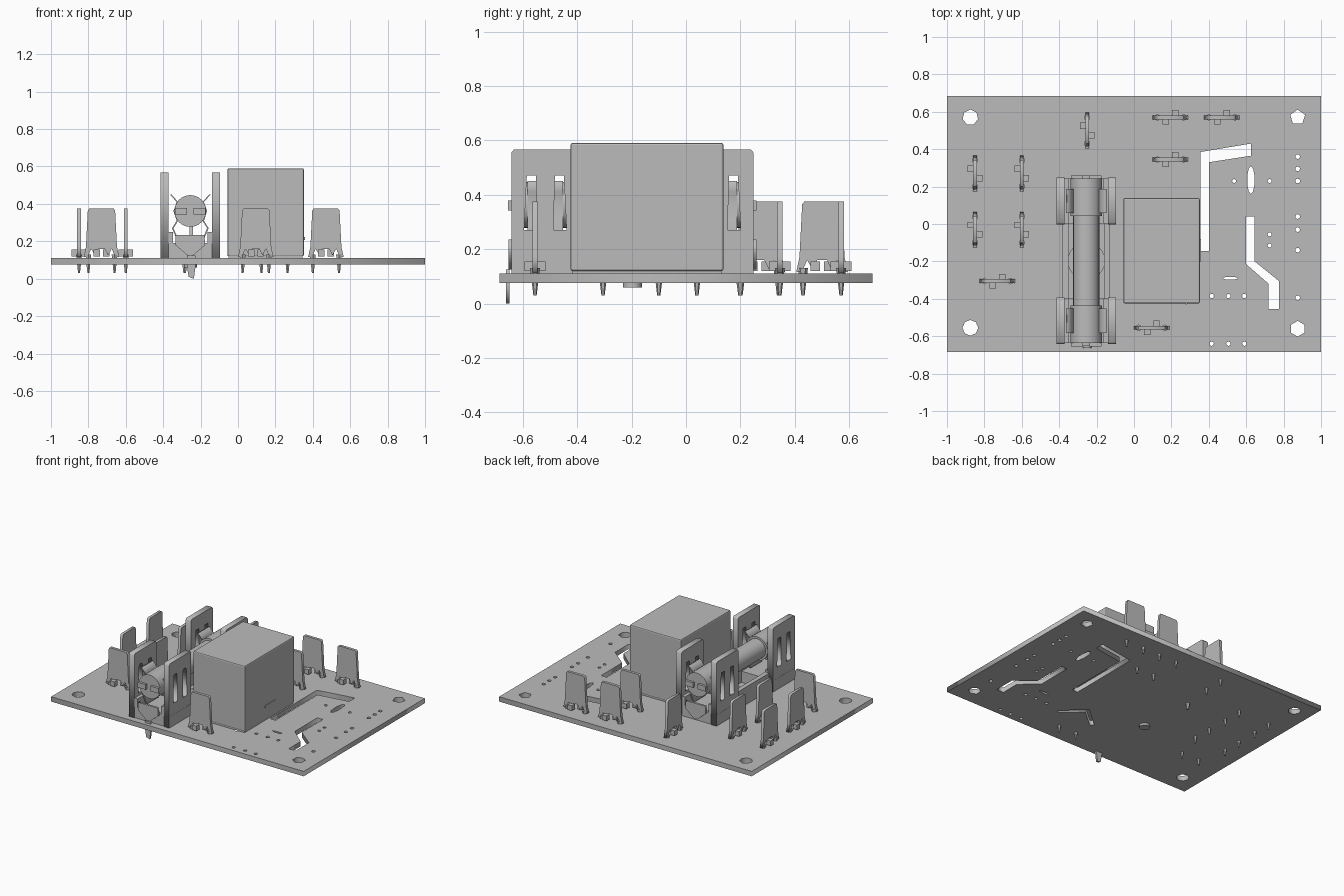
import bpy, math
from math import pi, cos, sin

cube = bpy.data.objects.get("Cube")
if cube:
    bpy.data.objects.remove(cube, do_unlink=True)

grey = bpy.data.materials.new("plain_grey")
grey.use_nodes = True
grey.diffuse_color = (0.5, 0.5, 0.5, 1)
grey.node_tree.nodes["Principled BSDF"].inputs["Base Color"].default_value = (0.5, 0.5, 0.5, 1)

FLAT, FACE_Y, FACE_X = (0, 0, 0), (pi / 2, 0, 0), (pi / 2, 0, pi / 2)


def plate(name, loops, thick, loc=(0, 0, 0), rot=FLAT):
    """Flat plate: the first loop is the outline, the others are holes."""
    curve = bpy.data.curves.new(name, "CURVE")
    curve.dimensions, curve.fill_mode, curve.extrude = "2D", "BOTH", thick / 2
    for pts in loops:
        spline = curve.splines.new("POLY")
        spline.points.add(len(pts) - 1)
        for p, (u, v) in zip(spline.points, pts):
            p.co = (u, v, 0, 1)
        spline.use_cyclic_u = True
    temp = bpy.data.objects.new(name + "_curve", curve)
    bpy.context.collection.objects.link(temp)
    bpy.context.view_layer.update()
    mesh = bpy.data.meshes.new_from_object(
        temp.evaluated_get(bpy.context.evaluated_depsgraph_get()))
    bpy.data.objects.remove(temp, do_unlink=True)
    mesh.materials.clear()
    mesh.materials.append(grey)
    ob = bpy.data.objects.new(name, mesh)
    bpy.context.collection.objects.link(ob)
    ob.location, ob.rotation_euler = loc, rot
    return ob


def box(name, x0, x1, y0, y1, z0, z1, bevel=0):
    bpy.ops.mesh.primitive_cube_add(size=1, location=((x0 + x1) / 2, (y0 + y1) / 2, (z0 + z1) / 2))
    ob = bpy.context.object
    ob.name = name
    ob.scale = (x1 - x0, y1 - y0, z1 - z0)
    bpy.ops.object.transform_apply(location=False, rotation=False)
    ob.data.materials.append(grey)
    if bevel:
        mod = ob.modifiers.new("Bevel", "BEVEL")
        mod.width, mod.segments = bevel, 2
    return ob


def cylinder(name, r, depth, loc, rot=FLAT, sides=24, r2=None):
    bpy.ops.mesh.primitive_cone_add(vertices=sides, radius1=r, radius2=r if r2 is None else r2,
                                    depth=depth, location=loc, rotation=rot)
    ob = bpy.context.object
    ob.name = name
    ob.data.materials.append(grey)
    if sides > 8:
        bpy.ops.object.shade_smooth_by_angle()
    return ob


def ring(x, y, rx, ry=None, n=10):
    ry = ry or rx
    return [(x + rx * sin(2 * pi * i / n), y + ry * cos(2 * pi * i / n)) for i in range(n)]


def rect(a, b, c, d):
    return [(a, c), (b, c), (b, d), (a, d)]


# Board with routed slots, mounting holes and lead holes
top_slot = [(.355, -.145), (.355, .385), (.625, .43), (.625, .365), (.4, .33), (.4, -.145)]
side_slot = [(.6, .04), (.645, .04), (.645, -.2), (.775, -.305),
             (.775, -.455), (.72, -.455), (.72, -.32), (.6, -.215)]
relay_slot = [(.3, -.41), (.15, -.27), (.0, -.4), (.02, -.42), (.15, -.31), (.28, -.43)]
loops = [rect(-1, 1, -.685, .685), top_slot, side_slot, relay_slot,
         ring(.625, .235, .02, .075), ring(.515, -.29, .04, .008)]
for x, y, n in ((-.875, .57, 7), (.875, .57, 5), (-.875, -.555, 8), (.875, -.56, 6)):
    loops.append(ring(x, y, .042, n=n))
for y in (.36, .295, .23, .04, -.03, -.14, -.395):
    loops.append(ring(.875, y, .013, n=8))
for x, y in ((.535, .23), (.725, .23), (.725, -.055), (.725, -.115)):
    loops.append(ring(x, y, .011, n=8))
for x in (.415, .505, .59):
    for y in (-.385, -.64):
        loops.append(ring(x, y, .012, n=8))
plate("board", loops, .035, (0, 0, .0925))

# Relay case
box("relay_case", -.057, .352, -.425, .138, .12, .59, .008)
box("relay_base", -.05, .345, -.418, .131, .11, .125)
box("relay_side_ridge", .35, .357, -.2, -.08, .208, .222)

# Blade terminals: blade, two bent feet and two tapered pins each
half = [(.065, .375), (.073, .365), (.083, .17), (.095, .115), (.072, .12),
        (.055, .16), (.035, .125), (.018, .16)]
blade = half + [(-u, z) for u, z in reversed(half)]


def terminal(x, y, along_y):
    rot = FACE_X if along_y else FACE_Y
    plate("terminal_blade", [blade], .02, (x, y, 0), rot)
    for s in (-1, 1):
        u, v = .025 * s, .022 * s
        cx, cy = (x - v, y + u) if along_y else (x + u, y + v)
        box("terminal_foot", cx - .017, cx + .017, cy - .017, cy + .017, .12, .155)
        u = .07 * s
        px, py = (x, y + u) if along_y else (x + u, y)
        cylinder("terminal_pin", .006, .1, (px, py, .08), sides=6, r2=.018)


for x, y in ((.195, .57), (.47, .57), (.195, .345), (-.73, -.305), (.095, -.555)):
    terminal(x, y, False)
for x, y in ((-.25, .5), (-.85, .27), (-.6, .27), (-.85, -.03), (-.6, -.03)):
    terminal(x, y, True)

# Fuse holder and fuse, symmetrical about (CX, CY)
CX, CY, FZ = -.255, -.197, .362
cylinder("fuse_tube", .07, .8, (CX, CY, FZ), FACE_Y)
cylinder("holder_post", .1, .03, (CX, CY, .122))
cylinder("holder_peg", .035, .07, (CX, CY, .095), sides=16)
wall = [(-.125, .11), (.125, .11), (.125, .555), (.115, .567), (-.115, .567), (-.125, .555)]
spring = [(.06, .2), (.09, .27), (.065, .31), (.082, .362), (.065, .41), (.1, .45)]
tongue = [(-.08, .235), (.075, .235), (.08, .18), (.015, .125), (-.015, .125), (-.08, .18)]
for side in (-1, 1):
    # Long rails joining the two ends
    x = CX + side * .11
    box("holder_rail", x - .016, x + .016, CY - .3, CY + .3, .11, .235)
    for end in (-1, 1):
        # Upright side walls with two windows and a thicker foot
        y = CY + end * .32
        windows = [[(s * .03, .27), (s * .078, .27), (s * .068, .47), (s * .035, .47)]
                   for s in (-1, 1)]
        plate("holder_wall", [wall] + windows, .042, (CX + side * .138, y, 0), FACE_X)
        x = CX + side * .118
        box("holder_wall_foot", x - .025, x + .025, y - .12, y + .12, .11, .25)
        # Spring arms gripping the fuse
        strip = [(side * u, z) for u, z in spring]
        strip += [(side * (u + .008), z) for u, z in reversed(spring)]
        plate("fuse_spring", [strip], .13, (CX, y, 0), FACE_Y)

for end in (-1, 1):
    y = CY + end * .42
    cylinder("fuse_cap", .085, .2, (CX, CY + end * .34, FZ), FACE_Y)
    yb = CY + end * .445
    for s in (-1, 1):
        x = CX + s * .05
        box("cap_bar", x - .032, x + .032, yb - .012, yb + .012, .342, .378)
    box("holder_floor", CX - .16, CX + .16, CY + end * .32 - .12, CY + end * .32 + .12, .11, .19)
    plate("end_tongue", [tongue], .015, (CX, CY + end * .448, 0), FACE_Y)

# Holder leads under the board
plate("front_lead", [[(-.022, .125), (.022, .125), (.022, .06), (.014, 0), (-.014, .01), (-.022, .06)]],
      .014, (CX + .005, -.655, 0), FACE_Y)
cylinder("back_lead", .008, .09, (CX - .03, .2, .075), sides=6, r2=.02)
